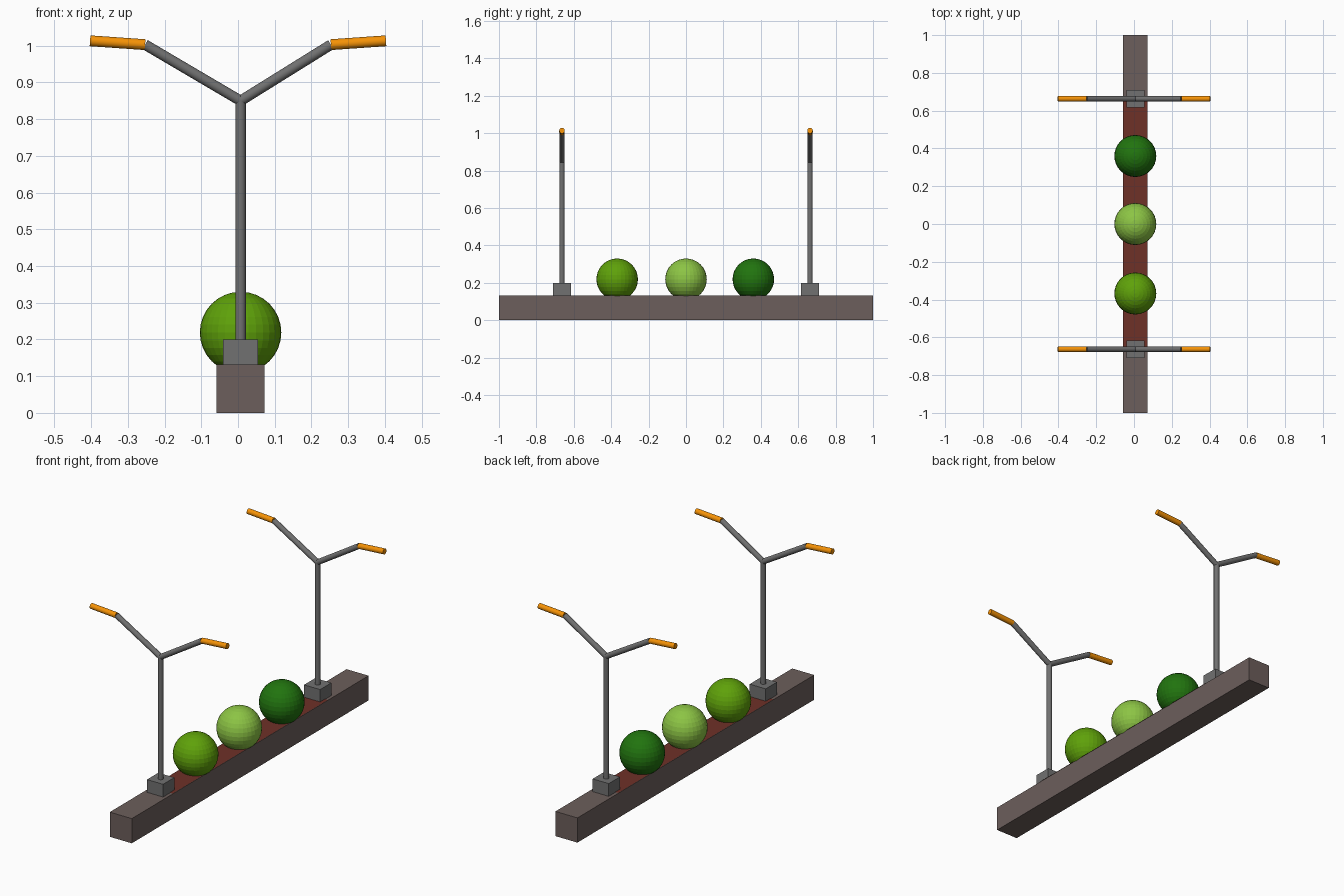
import bpy
from mathutils import Vector

if "Cube" in bpy.data.objects:
    bpy.data.objects.remove(bpy.data.objects["Cube"])

CX = 0.007        # centre line of planter and posts
TOP = 0.132       # top of the planter
R = 0.0142        # tube radius


def material(name, rgb):
    # sRGB 0-255 to linear
    m = bpy.data.materials.new(name)
    m.diffuse_color = [(c / 255) ** 2.2 for c in rgb] + [1]
    m.use_nodes = True
    m.node_tree.nodes["Principled BSDF"].inputs["Base Color"].default_value = m.diffuse_color
    return m


STONE = material("stone", (108, 95, 92))
SOIL = material("soil", (110, 52, 44))
METAL = material("metal", (112, 112, 112))
LAMP = material("lamp_orange", (245, 145, 15))
GREENS = [material("leaf_mid", (95, 160, 18)),
          material("leaf_light", (139, 195, 70)),
          material("leaf_dark", (38, 115, 22))]


def finish(name, mat):
    ob = bpy.context.object
    ob.name = name
    ob.data.materials.append(mat)
    return ob


def box(name, centre, size, mat):
    bpy.ops.mesh.primitive_cube_add(size=1, location=centre)
    bpy.context.object.scale = size
    return finish(name, mat)


def tube(name, a, b, r, mat):
    a, b = Vector(a), Vector(b)
    d = b - a
    bpy.ops.mesh.primitive_cylinder_add(vertices=24, radius=r, depth=d.length,
                                        location=(a + b) / 2)
    bpy.context.object.rotation_euler = d.to_track_quat('Z', 'Y').to_euler()
    ob = finish(name, mat)
    bpy.ops.object.shade_smooth_by_angle()
    return ob


# Long planter block with a soil strip laid on top
box("planter", (CX, 0, TOP / 2), (0.13, 2, TOP), STONE)
bpy.ops.mesh.primitive_plane_add(size=1, location=(CX, 0, TOP + 0.002))
bpy.context.object.scale = (0.13, 1.31, 1)
finish("soil_strip", SOIL)

# Round bushes
for i, (y, mat) in enumerate(zip((-0.368, 0, 0.36), GREENS)):
    bpy.ops.mesh.primitive_uv_sphere_add(segments=32, ring_count=16, radius=0.111,
                                         location=(CX, y, 0.219))
    finish(f"bush_{i + 1}", mat)

# Two double-armed street lamps
for label, y in (("front", -0.663), ("back", 0.663)):
    box(f"{label}_foot", (CX, y, 0.165), (0.095, 0.095, 0.07), METAL)
    tube(f"{label}_post", (CX, y, 0.19), (CX, y, 0.852), R, METAL)
    for side, s in (("left", -1), ("right", 1)):
        joint = (s * 0.253, y, 1.003)
        tube(f"{label}_{side}_arm", (CX, y, 0.85), joint, R, METAL)
        tube(f"{label}_{side}_lamp", joint, (s * 0.403, y, 1.0135), R + 0.0005, LAMP)
